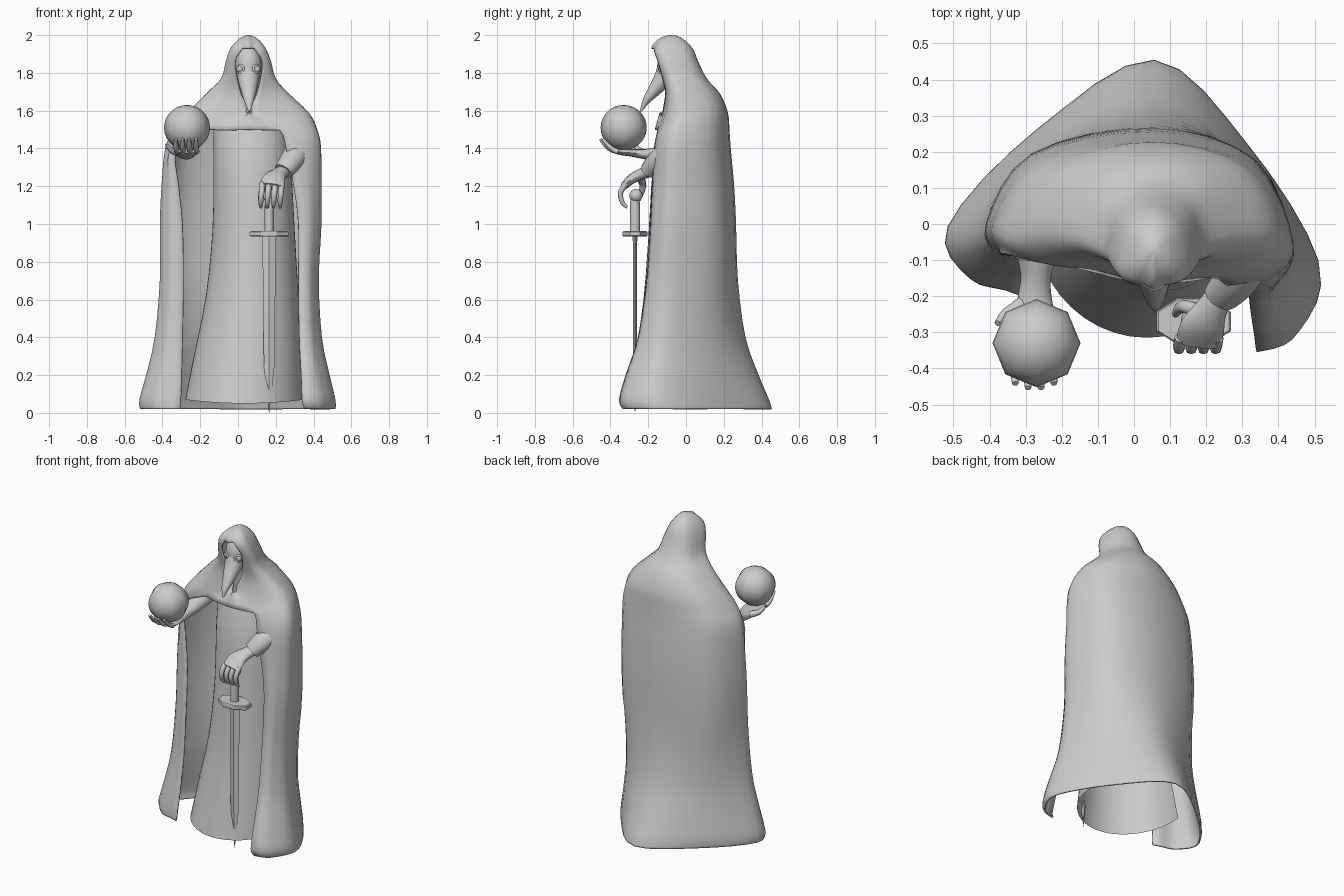
import bpy, bmesh, math
from mathutils import Vector


def spline(pts, sub, closed=False):
    """Catmull-Rom through points of any dimension."""
    n, out = len(pts), []
    get = (lambda i: pts[i % n]) if closed else (lambda i: pts[max(0, min(n - 1, i))])
    for i in range(n if closed else n - 1):
        for s in range(sub):
            t = s / sub
            out.append([0.5 * (2 * b + (c - a) * t + (2 * a - 5 * b + 4 * c - d) * t * t
                               + (3 * b - a - 3 * c + d) * t ** 3)
                        for a, b, c, d in zip(get(i - 1), get(i), get(i + 1), get(i + 2))])
    return out if closed else out + [list(pts[-1])]


def smooth(ob, angle=40):
    bpy.ops.object.select_all(action='DESELECT')
    ob.select_set(True)
    bpy.context.view_layer.objects.active = ob
    bpy.ops.object.shade_smooth_by_angle(angle=math.radians(angle))


def loft(name, rows, closed=True, caps=(True, True), skip=None, angle=40):
    """Skin rows of points; skip(row, column) leaves openings."""
    bm = bmesh.new()
    grid = [[bm.verts.new(p) for p in r] for r in rows]
    n = len(rows[0])
    for i in range(len(rows) - 1):
        for j in range(n if closed else n - 1):
            if not (skip and skip(i, j)):
                k = (j + 1) % n
                bm.faces.new((grid[i][j], grid[i + 1][j], grid[i + 1][k], grid[i][k]))
    if caps[0]:
        bm.faces.new(grid[0])
    if caps[1]:
        bm.faces.new(grid[-1][::-1])
    bmesh.ops.delete(bm, geom=[v for v in bm.verts if not v.link_faces], context='VERTS')
    if all(caps):
        bmesh.ops.recalc_face_normals(bm, faces=bm.faces)
    me = bpy.data.meshes.new(name)
    bm.to_mesh(me)
    bm.free()
    ob = bpy.data.objects.new(name, me)
    bpy.context.collection.objects.link(ob)
    smooth(ob, angle)
    return ob


def tube(name, pts, sides=12, sub=4):
    """pts: x, y, z, radius across x, other radius."""
    p = spline(pts, sub)
    rows = []
    for i, q in enumerate(p):
        t = (Vector(p[min(i + 1, len(p) - 1)][:3]) - Vector(p[max(i - 1, 0)][:3])).normalized()
        n = Vector((1, 0, 0))
        n = (n - t * n.dot(t)).normalized()
        b = t.cross(n)
        rows.append([Vector(q[:3]) + n * q[3] * math.cos(a) + b * q[4] * math.sin(a)
                     for a in (2 * math.pi * k / sides for k in range(sides))])
    return loft(name, rows, angle=60)


def sphere(name, loc, scale, seg=24, rings=16):
    bpy.ops.mesh.primitive_uv_sphere_add(segments=seg, ring_count=rings, location=loc)
    ob = bpy.context.object
    ob.name, ob.scale = name, scale
    smooth(ob, 60)
    return ob


# Hooded cloak: z, left edge x y, left side x, back y, right side x, right edge x y
CLOAK = [
    (0.02, -0.31, -0.20, -0.51, 0.455, 0.51, 0.35, -0.335),
    (0.07, -0.305, -0.20, -0.515, 0.44, 0.51, 0.34, -0.355),
    (0.20, -0.30, -0.18, -0.48, 0.385, 0.48, 0.335, -0.32),
    (0.40, -0.295, -0.15, -0.435, 0.315, 0.44, 0.325, -0.255),
    (0.70, -0.29, -0.13, -0.41, 0.275, 0.425, 0.32, -0.21),
    (1.00, -0.295, -0.11, -0.41, 0.265, 0.44, 0.32, -0.19),
    (1.20, -0.315, -0.10, -0.40, 0.255, 0.44, 0.295, -0.18),
    (1.40, -0.325, -0.095, -0.38, 0.237, 0.44, 0.255, -0.17),
    (1.50, -0.15, -0.125, -0.335, 0.23, 0.42, 0.22, -0.15),
    (1.59, 0.04, -0.125, -0.265, 0.222, 0.375, 0.075, -0.125),
    (1.69, 0.015, -0.11, -0.17, 0.18, 0.27, 0.10, -0.11),
    (1.77, -0.005, -0.125, -0.09, 0.11, 0.20, 0.12, -0.125),
    (1.86, -0.015, -0.15, -0.065, 0.065, 0.175, 0.128, -0.15),
    (1.93, 0.022, -0.17, -0.04, 0.035, 0.147, 0.088, -0.17),
    (1.98, 0.035, -0.13, 0.005, -0.015, 0.105, 0.075, -0.13),
    (2.00, 0.05, -0.08, 0.045, -0.06, 0.065, 0.06, -0.08),
]
BX, SUB, VS = 0.055, 4, 3
HEM, CHIN, BROW = 8 * VS, 9 * VS, 13 * VS
rows = []
for z, lx, ly, sl, by, sr, rx, ry in spline(CLOAK, VS):
    a, b = 0.3 * by + 0.7 * ly, 0.3 * by + 0.7 * ry
    c = 0.57 + 0.16 * min(1, z / 0.8)
    ring = [(lx, ly), (sl + .3 * (lx - sl), a + .75 * (ly - a)), (sl, a),
            (BX + (sl - BX) * c, a + (by - a) * c), (BX, by),
            (BX + (sr - BX) * c, b + (by - b) * c), (sr, b),
            (sr + .3 * (rx - sr), b + .75 * (ry - b)), (rx, ry),
            ((lx + rx) / 2, min(ly, ry) - 0.015)]
    rows.append([(x, y, z) for x, y in spline(ring, SUB, True)])
cloak = loft("hooded_cloak", rows, caps=(False, True),
             skip=lambda i, j: j >= 8 * SUB and (i < HEM or CHIN <= i < BROW))
mod = cloak.modifiers.new("thickness", 'SOLIDIFY')
mod.thickness, mod.offset = 0.01, -1

# Inner robe front: z, left x, right x, front y
ROBE = [(0.05, -0.28, 0.35, -0.315), (0.3, -0.23, 0.335, -0.27), (0.6, -0.17, 0.32, -0.225),
        (0.95, -0.135, 0.30, -0.198), (1.3, -0.13, 0.28, -0.175), (1.52, -0.13, 0.25, -0.125)]
rows = []
for z, xl, xr, yf in spline(ROBE, 3):
    cx, rx = (xl + xr) / 2, (xr - xl) / 2
    arc = (math.radians(170 + 200 * k / 24) for k in range(25))
    rows.append([(cx + rx * math.cos(a), 0.02 + (0.02 - yf) * math.sin(a), z + 0.02 * math.cos(a) ** 2)
                 for a in arc])
loft("inner_robe", [r[::-1] for r in rows], closed=False, caps=(False, False))

# Beaked mask with goggles
sphere("mask_face", (0.055, -0.085, 1.83), (0.07, 0.068, 0.11))
tube("mask_beak", [(0.055, -0.085, 1.84, 0.064, 0.06), (0.055, -0.125, 1.765, 0.056, 0.048),
                   (0.057, -0.17, 1.705, 0.041, 0.034), (0.058, -0.212, 1.65, 0.025, 0.019),
                   (0.06, -0.24, 1.595, 0.005, 0.005)])
for s in (-1, 1):
    x = 0.055 + s * 0.042
    bpy.ops.mesh.primitive_torus_add(location=(x, -0.137, 1.82), major_radius=0.02,
                                     minor_radius=0.007, major_segments=16, minor_segments=8,
                                     rotation=(math.radians(90), 0, s * math.radians(35)))
    bpy.context.object.name = "goggle_rim"
    smooth(bpy.context.object, 60)
    sphere("goggle_lens", (x, -0.133, 1.82), (0.02, 0.014, 0.02), 12, 8)

# Raised arm, open hand and orb
sphere("orb", (-0.27, -0.33, 1.51), (0.122, 0.122, 0.12), 8, 14)
tube("raised_arm", [(-0.27, 0.04, 1.42, 0.07, 0.055), (-0.27, -0.08, 1.39, 0.055, 0.042),
                    (-0.272, -0.15, 1.375, 0.042, 0.034), (-0.275, -0.21, 1.37, 0.048, 0.028),
                    (-0.272, -0.29, 1.377, 0.06, 0.02), (-0.27, -0.34, 1.38, 0.062, 0.016),
                    (-0.27, -0.38, 1.388, 0.056, 0.013)])
for k in range(4):
    x = -0.27 + (k - 1.5) * 0.035
    y = 0.012 * abs(k - 1.5)
    tube("raised_finger", [(x, -0.36, 1.382, .015, .014), (x * 1.02, -0.415 + y, 1.402, .014, .013),
                           (x * 1.02, -0.46 + y, 1.45, .009, .008)], 8, 3)
tube("raised_thumb", [(-0.31, -0.22, 1.375, .02, .02), (-0.355, -0.25, 1.392, .016, .016),
                      (-0.378, -0.275, 1.425, .009, .009)], 8, 3)

# Lowered arm and hand resting on the sword
tube("lowered_sleeve", [(0.35, 0.02, 1.42, 0.08, 0.08), (0.31, -0.10, 1.37, 0.07, 0.065),
                        (0.275, -0.16, 1.325, 0.062, 0.055), (0.24, -0.2, 1.28, 0.052, 0.045)])
tube("lowered_hand", [(0.25, -0.18, 1.285, 0.036, 0.034), (0.215, -0.235, 1.265, 0.045, 0.03),
                      (0.19, -0.285, 1.24, 0.062, 0.026), (0.178, -0.33, 1.2, 0.062, 0.02)])
for k in range(4):
    x = 0.125 + k * 0.034
    tube("lowered_finger", [(x + .004, -0.315, 1.215, .017, .016), (x, -0.347, 1.165, .015, .014),
                            (x - .004, -0.337, 1.115, .013, .012), (x - .004, -0.312, 1.088, .008, .008)], 8, 3)
tube("lowered_thumb", [(0.19, -0.245, 1.25, .022, .022), (0.135, -0.228, 1.2, .018, .018),
                       (0.115, -0.25, 1.125, .01, .01)], 8, 3)

# Sword
SX, SY = 0.165, -0.27
sphere("sword_pommel", (SX, SY + .005, 1.15), (0.035, 0.035, 0.035), 12, 8)
tube("sword_grip", [(SX, SY, 1.15, .021, .024), (SX, SY, 1.05, .025, .027), (SX, SY, 0.95, .025, .027)])
loft("sword_guard", [[(SX + 0.103 * s * math.cos(a) / .924, SY + 0.065 * s * math.sin(a) / .924, z)
                      for a in (math.pi / 8 + math.pi / 4 * k for k in range(8))]
                     for s, z in ((0.95, 0.933), (1, 0.938), (1, 0.957), (0.95, 0.962))], angle=15)
loft("sword_blade", [[(SX + w, SY, z), (SX, SY + t, z), (SX - w, SY, z), (SX, SY - t, z)]
                     for w, t, z in ((.036, .012, .94), (.028, .01, .25), (.001, .001, 0))], angle=15)
